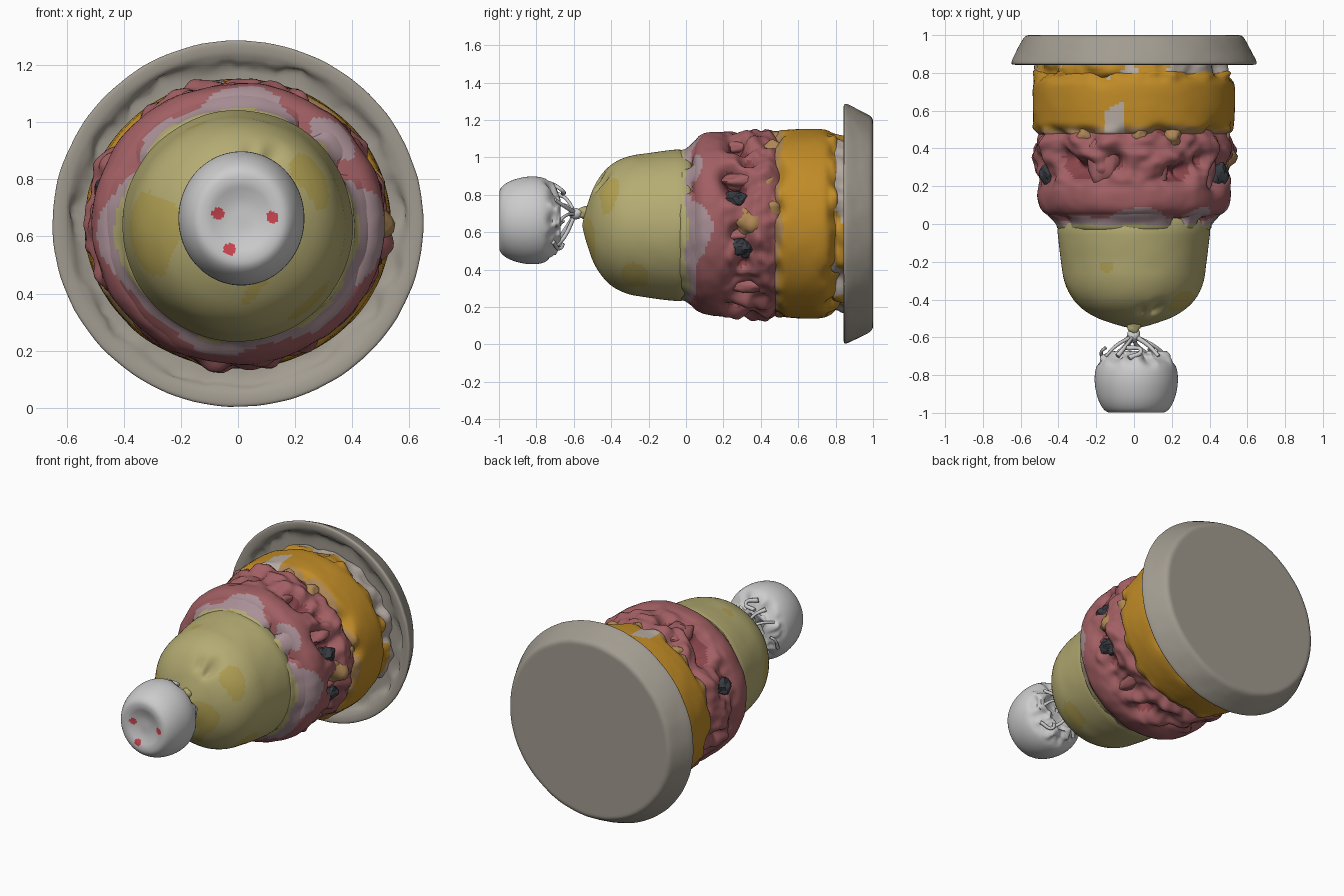
import bpy, bmesh, math, random
from mathutils import Vector, noise

if "Cube" in bpy.data.objects:
    bpy.data.objects.remove(bpy.data.objects["Cube"])

random.seed(4)
CZ = 0.645          # height of the long axis, which runs along y


def mat(name, *rgb):
    m = bpy.data.materials.new(name)
    m.diffuse_color = (*rgb, 1)
    m.use_nodes = True
    m.node_tree.nodes["Principled BSDF"].inputs["Base Color"].default_value = m.diffuse_color
    return m


STONE = mat("stone_grey", 0.36, 0.33, 0.28)
PALE = mat("pale_stone", 0.46, 0.40, 0.36)
ORANGE = mat("orange", 0.53, 0.26, 0.02)
PINK = mat("pink", 0.36, 0.115, 0.125)
ROSE = mat("deep_rose", 0.25, 0.06, 0.07)
MAUVE = mat("mauve", 0.40, 0.28, 0.31)
YELLOW = mat("pale_yellow", 0.46, 0.41, 0.17)
GOLD = mat("strong_yellow", 0.45, 0.36, 0.09)
OCHRE = mat("ochre", 0.42, 0.24, 0.09)
DARK = mat("charcoal", 0.04, 0.045, 0.055)
WHITE = mat("white", 0.68, 0.68, 0.68)
RED = mat("red", 0.6, 0.06, 0.08)


def finish(name, bm, mats, angle=60):
    me = bpy.data.meshes.new(name)
    bm.to_mesh(me)
    bm.free()
    ob = bpy.data.objects.new(name, me)
    bpy.context.collection.objects.link(ob)
    for m in mats:
        me.materials.append(m)
    bpy.ops.object.select_all(action='DESELECT')
    ob.select_set(True)
    bpy.context.view_layer.objects.active = ob
    bpy.ops.object.shade_smooth_by_angle(angle=math.radians(angle))
    return ob


def rounded(profile):
    pts = [Vector(p) for p in profile]
    for _ in range(2):
        cut = [pts[0]]
        for a, b in zip(pts, pts[1:]):
            cut += [a.lerp(b, 0.25), a.lerp(b, 0.75)]
        pts = cut + [pts[-1]]
    out = [pts[0]]
    for a, b in zip(pts, pts[1:]):
        n = max(1, math.ceil((b - a).length / 0.02))
        out += [a.lerp(b, (i + 1) / n) for i in range(n)]
    return out


def ramp(x, a, b):
    t = min(1, max(0, (x - a) / (b - a)))
    return t * t * (3 - 2 * t)


# Turned shape around y; profile is (y, radius), dents are (y, angle, size, depth)
def lathe(name, profile, mats, rx=1, rz=1, cx=0, cz=CZ, rough=lambda y, r: 0,
          freq=7, dents=(), paint=lambda p, n: 0, segs=128):
    bm = bmesh.new()
    rings = []
    for y, r in rounded(profile):
        ring = []
        for i in range(segs):
            a = math.tau * i / segs
            c, s = math.cos(a), math.sin(a)
            q = Vector((c * r, y * 1.2, s * r)) * freq
            rr = r + rough(y, r) * (noise.noise(q) + 0.4 * noise.noise(q * 2.3) - 0.3) * min(1, r * 6)
            for dy, da, size, depth in dents:
                gap = math.remainder(a - da, math.tau) * max(r, 0.1)
                rr -= depth * math.exp(-((y - dy) ** 2 + gap ** 2) / size ** 2)
            rr = max(rr, 0) if r > 0 else 0
            ring.append(bm.verts.new((cx + c * rr * rx, y, cz + s * rr * rz)))
        rings.append(ring)
    for a, b in zip(rings, rings[1:]):
        for i in range(segs):
            j = (i + 1) % segs
            bm.faces.new((a[i], a[j], b[j], b[i]))
    bmesh.ops.remove_doubles(bm, verts=bm.verts, dist=0.0004)
    bmesh.ops.recalc_face_normals(bm, faces=bm.faces)
    for f in bm.faces:
        p = f.calc_center_median()
        f.material_index = paint(p, noise.noise(p * 4))
    return finish(name, bm, mats)


# Irregular chunk pressed into the wall
def lump(name, pos, scale, material, angle=60):
    bm = bmesh.new()
    bmesh.ops.create_icosphere(bm, subdivisions=3, radius=1)
    for v in bm.verts:
        k = 1 + 0.35 * noise.noise(v.co * 1.6 + Vector(pos) * 20)
        v.co = Vector(pos) + Vector(v.co[i] * scale[i] * k for i in range(3))
    return finish(name, bm, [material], angle)


def on_wall(y, a, r):
    return (r * math.cos(a), y, CZ + r * math.sin(a))


# Base plate with raised rim and worn recess
lathe("base_plate",
      [(1, 0), (1, 0.53), (1, 0.575), (0.96, 0.60), (0.87, 0.645), (0.845, 0.652),
       (0.842, 0.625), (0.85, 0.59), (0.885, 0.575), (0.89, 0.50), (0.89, 0)],
      [STONE], rz=0.988, freq=9,
      rough=lambda y, r: 0.003 + 0.035 * (1 - ramp(r, 0.57, 0.60)) * (y < 0.95))

# Pale collar joining plate and orange band
lathe("pale_collar", [(0.92, 0), (0.92, 0.50), (0.85, 0.505), (0.76, 0.50), (0.74, 0.3), (0.74, 0)],
      [PALE, ORANGE], rz=0.95, rough=lambda y, r: 0.05,
      dents=[(0.82, -1.3, 0.07, 0.06), (0.82, -0.7, 0.07, 0.05)],
      paint=lambda p, n: int(n > 0.0 and p.y < 0.86))

# Orange band, eroded along both edges
lathe("orange_band",
      [(0.835, 0), (0.835, 0.44), (0.815, 0.50), (0.77, 0.525), (0.72, 0.537), (0.62, 0.537),
       (0.54, 0.532), (0.50, 0.53), (0.47, 0.51), (0.46, 0.44), (0.46, 0)],
      [ORANGE, PALE, OCHRE], rz=0.945,
      rough=lambda y, r: 0.003 + 0.07 * ramp(y, 0.74, 0.81) + 0.06 * (1 - ramp(y, 0.47, 0.54)),
      dents=[(0.80, -1.1, 0.05, 0.08), (0.80, 1.9, 0.045, 0.06), (0.80, -0.6, 0.05, 0.07),
             (0.47, 0.15, 0.05, 0.06), (0.48, 0.6, 0.05, 0.06), (0.48, 1.3, 0.04, 0.05)],
      paint=lambda p, n: 1 if abs(p.x + 0.1) < 0.05 and p.z > 1 and n > 0.15 else
      2 if p.y < 0.50 + 0.04 * n else 0)

# Pink section: smooth front ring, pitted middle, back ring
pits = [(0.30 + random.uniform(-0.04, 0.06), math.tau * (i + random.uniform(-0.3, 0.3)) / 15,
         random.uniform(0.035, 0.055), random.uniform(0.06, 0.11)) for i in range(15)]
pits += [(0.24, 0.55, 0.05, 0.12), (0.28, 1.0, 0.05, 0.1), (0.29, 2.3, 0.05, 0.1)]
lathe("pink_section",
      [(0.54, 0), (0.54, 0.44), (0.51, 0.48), (0.46, 0.52), (0.40, 0.53), (0.30, 0.52),
       (0.20, 0.515), (0.12, 0.515), (0.07, 0.495), (0.04, 0.45), (0.02, 0.3), (0.02, 0)],
      [PINK, ROSE, MAUVE], rz=0.96,
      rough=lambda y, r: 0.008 + 0.045 * ramp(y, 0.16, 0.26),
      dents=pits, segs=200,
      paint=lambda p, n: 2 if p.y < 0.05 + 0.10 * n else
      int(math.hypot(p.x, p.z - CZ) < 0.455 and p.y > 0.18))

# Mauve shoulder between pink and yellow
lathe("mauve_shoulder",
      [(0.12, 0), (0.12, 0.49), (0.06, 0.475), (0.01, 0.42), (-0.04, 0.408), (-0.05, 0.3), (-0.05, 0)],
      [MAUVE, YELLOW, PINK], rz=0.985, cz=0.638, rough=lambda y, r: 0.012,
      dents=[(0.03, 0.95, 0.04, 0.09), (0.03, 0.5, 0.035, 0.05), (0.03, 2.6, 0.04, 0.03)],
      paint=lambda p, n: 1 if p.y < 0.0 + 0.05 * n else 2 * (p.y > 0.05 + 0.10 * n))

# Yellow dome with a crease near its top
lathe("yellow_dome",
      [(0.05, 0), (0.05, 0.38), (-0.02, 0.408), (-0.10, 0.40), (-0.20, 0.387), (-0.32, 0.37),
       (-0.42, 0.315), (-0.49, 0.22), (-0.525, 0.12), (-0.545, 0.05), (-0.555, 0)],
      [YELLOW, GOLD], rough=lambda y, r: 0.004, freq=4, cz=0.637,
      dents=[(-0.45, 1.1, 0.035, 0.06), (-0.46, 1.4, 0.025, 0.03)],
      paint=lambda p, n: int(n > 0.3 and p.y < -0.2))
lump("neck_tip", (0.0, -0.535, 0.705), (0.035, 0.05, 0.035), YELLOW)
lump("neck_knot", (0.0, -0.59, 0.70), (0.035, 0.035, 0.03), WHITE)

# White end ball with a dented, spotted face and a ragged open back
BX, BZ = 0.012, 0.663
spots = [(-0.07, 0.68), (-0.03, 0.555), (0.12, 0.668)]
lathe("white_ball",
      [(-0.975, 0), (-0.975, 0.05), (-0.985, 0.09), (-1.0, 0.13), (-0.995, 0.175), (-0.94, 0.213),
       (-0.86, 0.234), (-0.79, 0.235), (-0.73, 0.217), (-0.69, 0.185), (-0.665, 0.14),
       (-0.70, 0.12), (-0.73, 0.06), (-0.73, 0)],
      [WHITE, RED], rx=0.94, rz=1.0, cx=BX, cz=BZ, freq=12,
      rough=lambda y, r: 0.05 * ramp(y, -0.76, -0.70),
      dents=[(-0.70, 1.2, 0.035, 0.06), (-0.70, 2.2, 0.03, 0.05), (-0.70, -0.4, 0.03, 0.05)],
      paint=lambda p, n: int(p.y < -0.95 and any(
          math.hypot(p.x - x, p.z - z) < 0.021 for x, z in spots)))

# Torn strands joining ball and neck
crv = bpy.data.curves.new("neck_strands", 'CURVE')
crv.dimensions = '3D'
crv.bevel_depth = 0.011
crv.bevel_resolution = 2
crv.use_fill_caps = True
crv.materials.append(WHITE)
for i in range(9):
    a = math.tau * i / 9 + random.uniform(-0.25, 0.25)
    stub = i % 3 == 2
    sp = crv.splines.new('BEZIER')
    path = [(-0.70, 0.17), (-0.645, random.uniform(0.07, 0.12)), (-0.595, 0.01)]
    if stub:
        path = [(-0.71, 0.19), (-0.67, 0.17), (-0.655, 0.15)]
    sp.bezier_points.add(2)
    for k, (bp, (y, r)) in enumerate(zip(sp.bezier_points, path)):
        b = a + random.uniform(-0.25, 0.25)
        z = BZ + (0, 0.01, 0.037)[k] * (not stub) + r * math.sin(b)
        bp.co = (r * math.cos(b), y, z)
        bp.radius = random.uniform(0.7, 1.4)
        bp.handle_left_type = bp.handle_right_type = 'AUTO'
strands = bpy.data.objects.new("neck_strands", crv)
bpy.context.collection.objects.link(strands)

# Dark stones and ochre chunks set in the pitted belt
for i, (y, a) in enumerate([(0.26, 0.27), (0.30, -0.27), (0.27, 2.85)]):
    lump(f"dark_stone_{i}", on_wall(y, a, 0.455), (0.06, 0.07, 0.055), DARK, 15)
for i, (y, a, s) in enumerate([(0.36, 0.0, 0.085), (0.42, 0.5, 0.06), (0.46, 0.2, 0.065),
                               (0.47, 1.1, 0.05), (0.47, 1.5, 0.05), (0.46, 2.2, 0.05),
                               (0.31, 0.1, 0.06), (0.46, -0.4, 0.05)]):
    lump(f"ochre_chunk_{i}", on_wall(y, a, 0.445), (s, s * 1.2, s), OCHRE)

# Soft pink drips across the belt
for i in range(9):
    w = 0.085 if i == 0 else random.uniform(0.04, 0.06)
    lump(f"pink_drip_{i}", on_wall(0.33, 1.95 + math.tau * i / 9, 0.43), (w, 0.15, w * 0.8), PINK)
